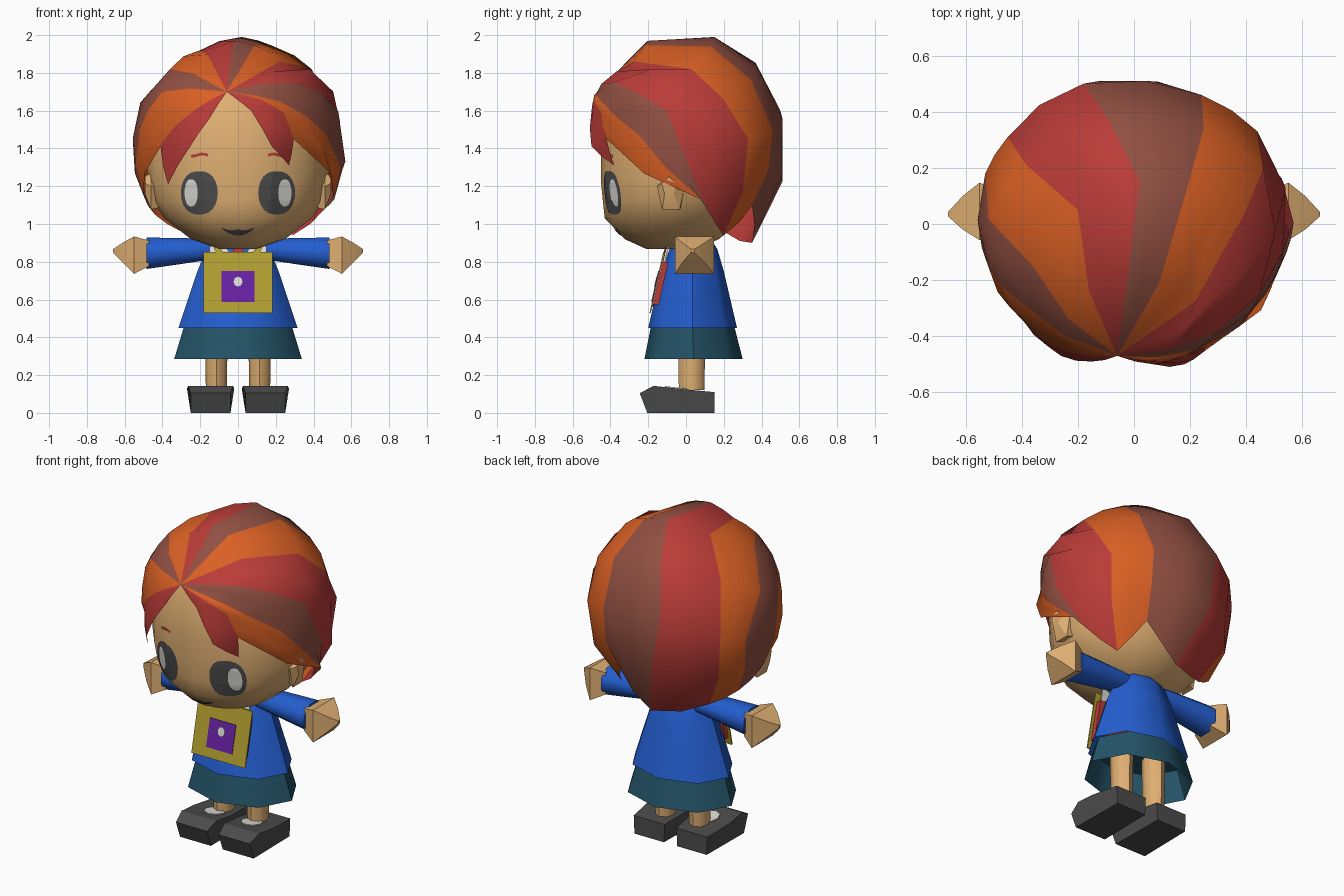
import bpy, bmesh, math
from mathutils import Vector
from mathutils.bvhtree import BVHTree

if "Cube" in bpy.data.objects:
    bpy.data.objects.remove(bpy.data.objects["Cube"])


def lin(c):
    c /= 255
    return c / 12.92 if c <= 0.04045 else ((c + 0.055) / 1.055) ** 2.4


MATS = {}
for mat_name, rgb in {"red": (186, 60, 56), "orange": (218, 96, 36), "brown": (146, 80, 66),
                      "skin": (222, 174, 114), "blue": (36, 94, 208), "teal": (36, 84, 104),
                      "yellow": (178, 158, 48), "purple": (104, 34, 164),
                      "charcoal": (76, 76, 76), "white": (222, 220, 214)}.items():
    m = bpy.data.materials.new(mat_name)
    m.diffuse_color = (*[lin(c) for c in rgb], 1)
    m.use_nodes = True
    m.node_tree.nodes["Principled BSDF"].inputs["Base Color"].default_value = m.diffuse_color
    MATS[mat_name] = m


def make(name, verts, faces, mats, face_mats=None, smooth=35, recalc=True):
    me = bpy.data.meshes.new(name)
    me.from_pydata([tuple(v) for v in verts], [], faces)
    for mt in mats:
        me.materials.append(MATS[mt])
    if face_mats:
        for p, i in zip(me.polygons, face_mats):
            p.material_index = i
    if recalc:
        bm = bmesh.new()
        bm.from_mesh(me)
        bmesh.ops.recalc_face_normals(bm, faces=bm.faces)
        bm.to_mesh(me)
        bm.free()
    ob = bpy.data.objects.new(name, me)
    bpy.context.collection.objects.link(ob)
    if smooth:
        bpy.ops.object.select_all(action='DESELECT')
        ob.select_set(True)
        bpy.context.view_layer.objects.active = ob
        bpy.ops.object.shade_smooth_by_angle(angle=math.radians(smooth))
    return ob


def loft(name, rings, sides, mat, axis="z", sx=1, caps=(True, True), smooth=50, turn=0.0):
    """Rings are (station, centre a, centre b, radius a, radius b)."""
    verts, faces = [], []
    for s, ca, cb, ra, rb in rings:
        for i in range(sides):
            t = 2 * math.pi * (i + turn) / sides
            a, b = ca + ra * math.cos(t), cb + rb * math.sin(t)
            verts.append((a * sx, b, s) if axis == "z" else (s * sx, a, b))
    for r in range(len(rings) - 1):
        for i in range(sides):
            j = (i + 1) % sides
            faces.append((r * sides + i, r * sides + j, (r + 1) * sides + j, (r + 1) * sides + i))
    if caps[0]:
        faces.append(tuple(range(sides))[::-1])
    if caps[1]:
        faces.append(tuple(range((len(rings) - 1) * sides, len(rings) * sides)))
    return make(name, verts, faces, [mat], smooth=smooth)


# head
head = loft("head", [(0.868, 0, -0.08, 0.10, 0.13), (0.92, 0, -0.075, 0.25, 0.25),
                     (1.03, 0, -0.065, 0.39, 0.365), (1.12, 0, -0.055, 0.45, 0.385),
                     (1.22, 0, -0.045, 0.475, 0.405), (1.38, 0, -0.03, 0.49, 0.42),
                     (1.6, 0, -0.025, 0.44, 0.405), (1.75, 0, -0.03, 0.32, 0.31)], 16, "skin")

# hair: locks sweep from a parting point, over crown and side points, to a rim point
CEN, RAD = Vector((0, 0, 1.42)), Vector((0.57, 0.52, 0.58))


def unit(p):
    return Vector([(a - c) / r for a, c, r in zip(p, CEN, RAD)])


def arc(a, b, t):
    d = a.normalized().slerp(b.normalized(), t)
    return d * (a.length * (1 - t) + b.length * t)


def on_hair(v):
    p = Vector([c + a * r for a, c, r in zip(v, CEN, RAD)])
    return Vector((p.x, min(p.y, 0.51), min(p.z, 2.0)))


PART = unit((-0.06, -0.47, 1.70))
SEAMS = [((0.07, -0.50, 1.60), (0.18, -0.50, 1.41), (0.27, -0.38, 1.31)),
         ((0.12, -0.49, 1.66), (0.24, -0.45, 1.59), (0.295, -0.42, 1.45)),
         ((0.22, -0.45, 1.65), (0.47, -0.25, 1.47), (0.51, 0.08, 1.13)),
         ((0.30, -0.38, 1.75), (0.53, -0.10, 1.60), (0.46, 0.11, 1.08)),
         ((0.39, 0.03, 1.82), (0.44, 0.33, 1.45), (0.29, 0.20, 0.94)),
         ((0.19, 0.13, 1.94), (0.24, 0.46, 1.50), (0.20, 0.35, 1.10)),
         ((0.02, 0.15, 1.99), (-0.18, 0.50, 1.60), (-0.01, 0.35, 0.90)),
         ((-0.20, 0.05, 1.92), (-0.45, 0.31, 1.45), (-0.30, 0.20, 0.96)),
         ((-0.36, -0.15, 1.82), (-0.53, 0.18, 1.40), (-0.44, 0.12, 1.05)),
         ((-0.40, -0.28, 1.70), (-0.52, -0.15, 1.50), (-0.50, -0.01, 1.15)),
         ((-0.22, -0.46, 1.61), (-0.34, -0.40, 1.51), (-0.41, -0.32, 1.41)),
         ((-0.15, -0.49, 1.56), (-0.26, -0.47, 1.40), (-0.37, -0.35, 1.21))]
LOCKS = ["red", "orange", "brown", "red", "orange", "brown", "red", "orange", "brown",
         "orange", "red"]
SUB, SEG = 2, 2
seams = [[unit(p) for p in seam] for seam in SEAMS]
lines = []
for k in range(len(seams) - 1):
    for s in range(SUB):
        lines.append([arc(seams[k][n], seams[k + 1][n], s / SUB) for n in range(3)])
lines.append(seams[-1])
verts, faces, fm = [PART], [], []
for knots in lines:
    for a, b in zip([PART] + knots[:-1], knots):
        verts += [arc(a, b, i / SEG) for i in range(1, SEG + 1)]
verts = [on_hair(v) for v in verts]
N = 3 * SEG
hair_cols = ["red", "orange", "brown"]
for k in range(len(lines) - 1):
    a, b = 1 + k * N, 1 + (k + 1) * N
    faces.append((0, a, b))
    faces += [(a + i, a + i + 1, b + i + 1, b + i) for i in range(N - 1)]
    fm += [hair_cols.index(LOCKS[k // SUB])] * N
make("hair", verts, faces, hair_cols, fm, smooth=50)

# painted face details, draped on the head
tree = BVHTree.FromPolygons([v.co for v in head.data.vertices],
                            [tuple(p.vertices) for p in head.data.polygons])


def drape(name, grid, mat, lift):
    """Grid of (x, z) rows becomes a thin patch just in front of the face."""
    vs, w = [], len(grid[0])
    for row in grid:
        for x, z in row:
            hit = tree.ray_cast(Vector((x, -2, z)), Vector((0, 1, 0)))[0]
            vs.append((x, hit.y - lift, z))
    fs = [(r * w + i, r * w + i + 1, (r + 1) * w + i + 1, (r + 1) * w + i)
          for r in range(len(grid) - 1) for i in range(w - 1)]
    ob = make(name, vs, fs, [mat], smooth=0, recalc=False)
    if ob.data.polygons[len(fs) // 2].normal.y > 0:
        ob.data.flip_normals()


def oval(cx, cz, rx, rz, n=10):
    rows = []
    for r in range(n + 1):
        t = math.pi * (0.04 + 0.92 * r / n)
        rows.append([(cx + rx * math.sin(t) ** 0.8 * u / 3, cz + rz * math.cos(t)) for u in range(-3, 4)])
    return rows


for s, side in ((-1, "left"), (1, "right")):
    drape("eye_" + side, oval(s * 0.205, 1.165, 0.098, 0.115), "charcoal", 0.005)
    drape("eye_glint_" + side, oval(s * 0.248, 1.165, 0.035, 0.072), "white", 0.009)
    drape("eyebrow_" + side, [[(s * (0.16 + 0.018 * i), 1.357 + dz + 0.006 * math.sin(i)) for i in range(6)]
                              for dz in (0, 0.015)], "red", 0.005)
drape("mouth", [[(0.017 * i, 0.938 + 0.0015 * i * i + h * (1 - abs(i) / 6)) for i in range(-5, 6)]
                for h in (0, 0.034)], "charcoal", 0.006)

# neck, shirt and skirt
loft("neck", [(0.82, 0, 0.03, 0.08, 0.07), (0.93, 0, 0.0, 0.08, 0.07)], 8, "skin")
loft("shirt", [(0.45, 0, 0.035, 0.315, 0.235), (0.75, 0, 0.035, 0.215, 0.165),
               (0.87, 0, 0.04, 0.165, 0.125), (0.925, 0, 0.04, 0.12, 0.085)],
     8, "blue", caps=(False, True))
loft("skirt", [(0.285, 0, 0.04, 0.338, 0.26), (0.46, 0, 0.035, 0.285, 0.22)],
     8, "teal", caps=(False, True))

for s, side in ((-1, "left"), (1, "right")):
    # sleeves and hands
    loft("sleeve_" + side, [(0.05, 0.04, 0.86, 0.06, 0.06), (0.17, 0.04, 0.865, 0.08, 0.062),
                            (0.33, 0.04, 0.855, 0.09, 0.077), (0.485, 0.04, 0.845, 0.10, 0.09)],
         8, "blue", axis="x", sx=s, turn=0.5)
    loft("hand_" + side, [(0.47, 0.04, 0.845, 0.10, 0.095), (0.55, 0.045, 0.835, 0.145, 0.14),
                          (0.61, 0.04, 0.848, 0.085, 0.075), (0.662, 0.035, 0.858, 0.012, 0.012)],
         4, "skin", axis="x", sx=s, turn=0.5, smooth=30)
    # ears
    loft("ear_" + side, [(0.40, -0.06, 1.165, 0.06, 0.09), (0.46, -0.08, 1.165, 0.078, 0.11),
                         (0.492, -0.09, 1.20, 0.04, 0.05)], 5, "skin", axis="x", sx=s, turn=0.25, smooth=30)
    # legs and shoes
    loft("leg_" + side, [(0.12, 0.115, 0.03, 0.055, 0.068), (0.47, 0.115, 0.03, 0.062, 0.072)],
         8, "skin", sx=s)
    prof = [(-0.245, 0.105), (-0.205, 0.0), (0.15, 0.0), (0.15, 0.11), (-0.04, 0.128), (-0.17, 0.143)]
    half = (0.105, 0.105, 0.10, 0.105, 0.125, 0.118)
    vs = [(s * (0.145 + d * h), y, z) for d in (-1, 1) for (y, z), h in zip(prof, half)]
    fs = [(0, 1, 2, 3, 4, 5), (6, 7, 8, 9, 10, 11)]
    fs += [(i, (i + 1) % 6, (i + 1) % 6 + 6, i + 6) for i in range(6)]
    make("shoe_" + side, vs, fs, ["charcoal"], smooth=25)
    # sock patch lying on the instep
    rim = [(0.125 + 0.06 * math.cos(i * math.pi / 4), -0.045 + 0.065 * math.sin(i * math.pi / 4))
           for i in range(8)]
    vs = [(s * x, y, 0.123 - 0.115 * y + dz) for dz in (0, 0.006) for x, y in rim]
    fs = [tuple(range(8)), tuple(range(8, 16))]
    fs += [(i, (i + 1) % 8, (i + 1) % 8 + 8, i + 8) for i in range(8)]
    make("sock_" + side, vs, fs, ["white"], smooth=0)


# chest pieces lie on the sloping front of the shirt
def slope(z, lift):
    return -0.186 + (z - 0.53) * 0.225 - lift


def plate(name, pts, mat, lift, thick=0.008):
    n = len(pts)
    vs = [(x, slope(z, lift + t), z) for t in (0, thick) for x, z in pts]
    fs = [tuple(range(n)), tuple(range(n, 2 * n))]
    fs += [(i, (i + 1) % n, (i + 1) % n + n, i + n) for i in range(n)]
    make(name, vs, fs, [mat], smooth=0)


def box(w, z0, z1):
    return [(-w, z0), (w, z0), (w, z1), (-w, z1)]


plate("tie", [(0, 0.56), (0.045, 0.62), (0.025, 0.88), (-0.025, 0.88), (-0.045, 0.62)], "red", -0.006, 0.005)
plate("bag", box(0.182, 0.53, 0.852), "yellow", 0.0, 0.007)
plate("bag_lining", box(0.165, 0.575, 0.80), "red", -0.032, 0.031)
plate("bag_patch", box(0.088, 0.587, 0.752), "purple", 0.007, 0.004)
plate("bag_button", [(0.024 * math.cos(i * math.pi / 4), 0.695 + 0.027 * math.sin(i * math.pi / 4))
                     for i in range(8)], "white", 0.011, 0.003)
for s, side in ((-1, "left"), (1, "right")):
    plate("strap_" + side, [(s * 0.075, 0.84), (s * 0.11, 0.84), (s * 0.148, 0.915), (s * 0.12, 0.925)],
          "yellow", -0.002, 0.006)
    plate("collar_" + side, [(s * 0.04, 0.84), (s * 0.15, 0.80), (s * 0.15, 0.88), (s * 0.09, 0.92)],
          "white", -0.018, 0.008)
